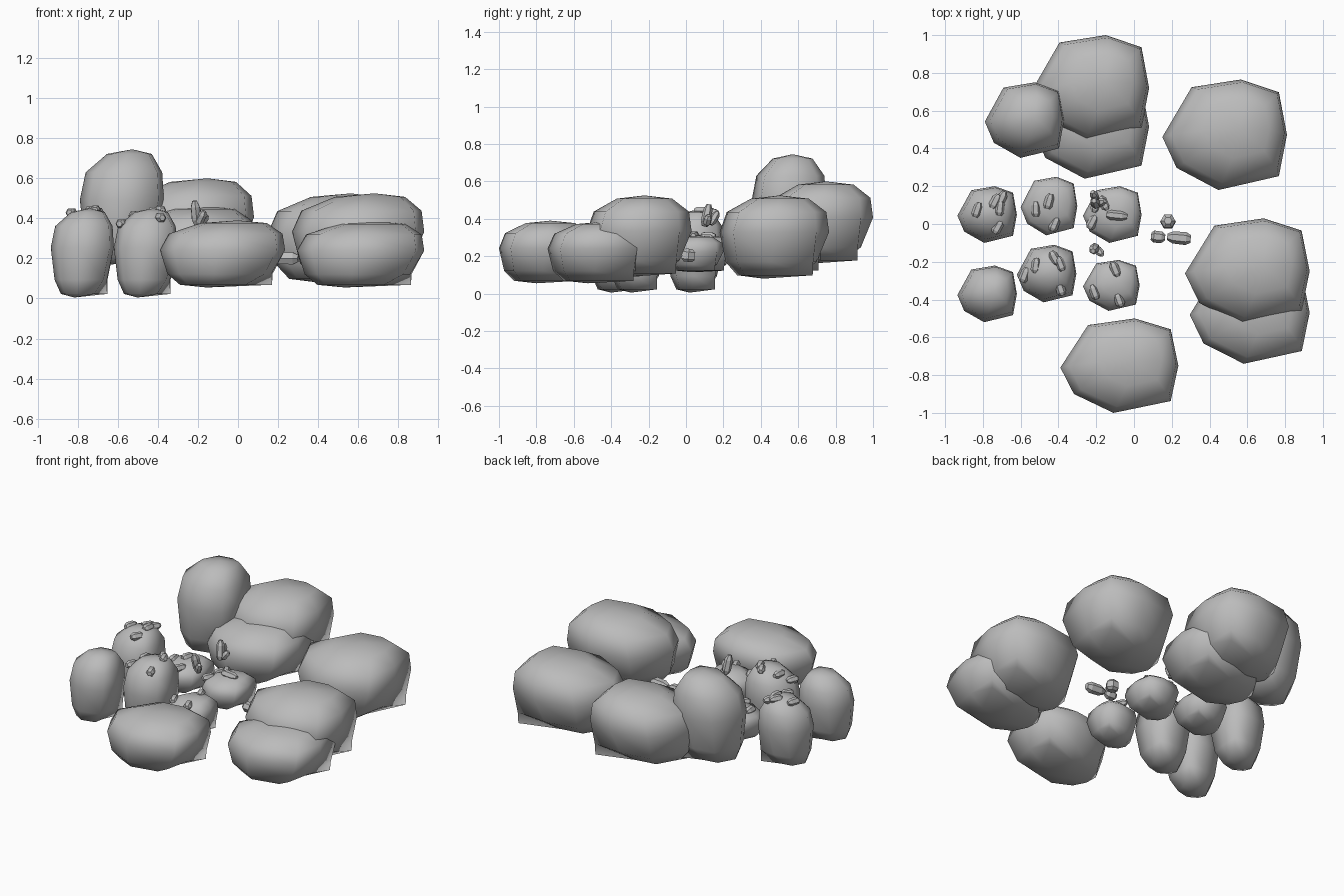
import bpy, bmesh, math, random
from mathutils import Vector
from mathutils.bvhtree import BVHTree

if "Cube" in bpy.data.objects:
    bpy.data.objects.remove(bpy.data.objects["Cube"])

random.seed(4)
stone = bpy.data.materials.new("grey_stone")
stone.diffuse_color = (0.5, 0.5, 0.5, 1)
stone.use_nodes = True
stone.node_tree.nodes["Principled BSDF"].inputs["Base Color"].default_value = stone.diffuse_color

# Shared rock shape: plan outline, and rings of (height, scale, shift x, shift y)
OUTLINE = [(-1, -.04), (-.53, .86), (.26, 1), (.87, .77),
           (1, 0), (.87, -.75), (-.1, -1), (-.77, -.6)]
RINGS = [(-.92, .56, -.12, -.12), (-.6, .83, -.05, -.06), (.12, 1, 0, 0),
         (.6, .91, .05, .04), (.92, .53, .18, .1)]
# The back right corner runs almost straight down to the base
CORNER = {0: .91, 1: .92}


def finish(name, bm, angle):
    mesh = bpy.data.meshes.new(name)
    bmesh.ops.recalc_face_normals(bm, faces=bm.faces)
    bm.to_mesh(mesh)
    ob = bpy.data.objects.new(name, mesh)
    bpy.context.collection.objects.link(ob)
    mesh.materials.append(stone)
    if angle:
        bpy.ops.object.select_all(action='DESELECT')
        ob.select_set(True)
        bpy.context.view_layer.objects.active = ob
        bpy.ops.object.shade_smooth_by_angle(angle=math.radians(angle))
    return ob


def rock(name, x0, x1, y0, y1, z0, z1):
    bm = bmesh.new()

    def put(x, y, z):
        return bm.verts.new(((x0 + x1) / 2 + x * (x1 - x0) / 2,
                             (y0 + y1) / 2 + y * (y1 - y0) / 2,
                             (z0 + z1) / 2 + z * (z1 - z0) / 2))
    rings = []
    for r, (z, s, dx, dy) in enumerate(RINGS):
        ring = []
        for i, (x, y) in enumerate(OUTLINE):
            if i == 3 and r in CORNER:
                ring.append(put(x * CORNER[r], y * CORNER[r], z))
            else:
                ring.append(put(x * s + dx, y * s + dy, z))
        rings.append(ring)
    n = len(OUTLINE)
    for a, b in zip(rings, rings[1:]):
        for i in range(n):
            j = (i + 1) % n
            bm.faces.new((a[i], a[j], b[j], b[i]))
    for ring, cap in ((rings[0], put(-.25, -.2, -1)), (rings[-1], put(.25, .1, 1))):
        for i in range(n):
            bm.faces.new((ring[i], ring[(i + 1) % n], cap))
    tree = BVHTree.FromBMesh(bm)
    finish(name, bm, 75)
    return tree


def crystal(name, base, direction, length, r):
    bm = bmesh.new()
    rot = Vector(direction).to_track_quat('Z', 'Y')
    rings = []
    for t, s in ((0, .6), (.2, 1), (.75, .95), (1, .5)):
        rings.append([bm.verts.new(Vector(base) + rot @ Vector(
            (r * s * math.cos(k * math.tau / 6), r * s * math.sin(k * math.tau / 6), t * length)))
            for k in range(6)])
    for a, b in zip(rings, rings[1:]):
        for k in range(6):
            j = (k + 1) % 6
            bm.faces.new((a[k], a[j], b[j], b[k]))
    bm.faces.new(rings[0])
    bm.faces.new(rings[-1])
    finish(name, bm, 0)


# Large boulders around the edge
BOULDERS = [
    ("back_boulder_high", -.54, .08, .44, 1, .16, .6),
    ("back_boulder_low", -.54, .08, .24, .79, .11, .46),
    ("back_left_tall_boulder", -.79, -.37, .35, .75, .17, .745),
    ("back_right_boulder", .15, .81, .18, .765, .08, .525),
    ("right_boulder_high", .27, .93, -.53, .03, .09, .525),
    ("right_boulder_low", .295, .93, -.74, -.2, .055, .385),
    ("front_boulder", -.39, .235, -1, -.5, .055, .39)]
for b in BOULDERS:
    rock(*b)

# Small rocks with the plan positions of the crystals growing on them
SMALL = [
    (("left_back_small_rock", -.935, -.62, -.1, .2, .005, .45),
     [(-.83, .075), (-.735, .12), (-.71, .085), (-.7, .135), (-.72, -.015)]),
    (("left_front_small_rock", -.935, -.62, -.52, -.22, .005, .45), []),
    (("middle_front_small_rock", -.62, -.305, -.415, -.11, .005, .45),
     [(-.52, -.22), (-.42, -.18), (-.39, -.21), (-.39, -.34), (-.58, -.27)]),
    (("middle_back_small_rock", -.6, -.3, -.06, .25, .115, .31),
     [(-.52, .08), (-.45, .12), (-.42, 0)]),
    (("right_back_small_rock", -.27, .04, -.1, .2, .115, .31),
     [(-.22, .01), (-.2, .1), (-.16, .11)]),
    (("right_front_small_rock", -.27, .03, -.46, -.19, .085, .31),
     [(-.1, -.24), (-.21, -.36), (-.08, -.4)])]
for dims, spots in SMALL:
    tree = rock(*dims)
    for i, (x, y) in enumerate(spots):
        hit, normal, _, _ = tree.ray_cast(Vector((x, y, 2)), Vector((0, 0, -1)))
        if hit:
            # crystals lean over, mostly along the rock surface
            a = math.pi / 2 + random.uniform(-.6, .6)
            d = (normal * .5 + Vector((math.cos(a), math.sin(a), 0)) * .8).normalized()
            crystal(f"{dims[0]}_crystal_{i + 1}", hit - d * .04, d, .08, .025)

# Raised crystal clusters and the crystals lying in the gap
LOOSE = [
    ((-.2, .10, .36), (-.1, .2, 1), .12, .026), ((-.2, .13, .37), (-.3, .6, 1), .08, .022),
    ((-.19, .11, .37), (.6, .2, .8), .06, .022),
    ((-.205, -.12, .37), (-.1, -.2, 1), .12, .026), ((-.2, -.13, .37), (.5, -.5, 1), .08, .022),
    ((-.145, .05, .31), (1, -.1, 0), .11, .026),
    ((.18, .01, .17), (0, .1, 1), .07, .042), ((.09, -.065, .2), (1, -.1, 0), .075, .032),
    ((.3, -.08, .2), (-1, .1, 0), .125, .034)]
for i, c in enumerate(LOOSE):
    crystal(f"loose_crystal_{i + 1}", *c)
